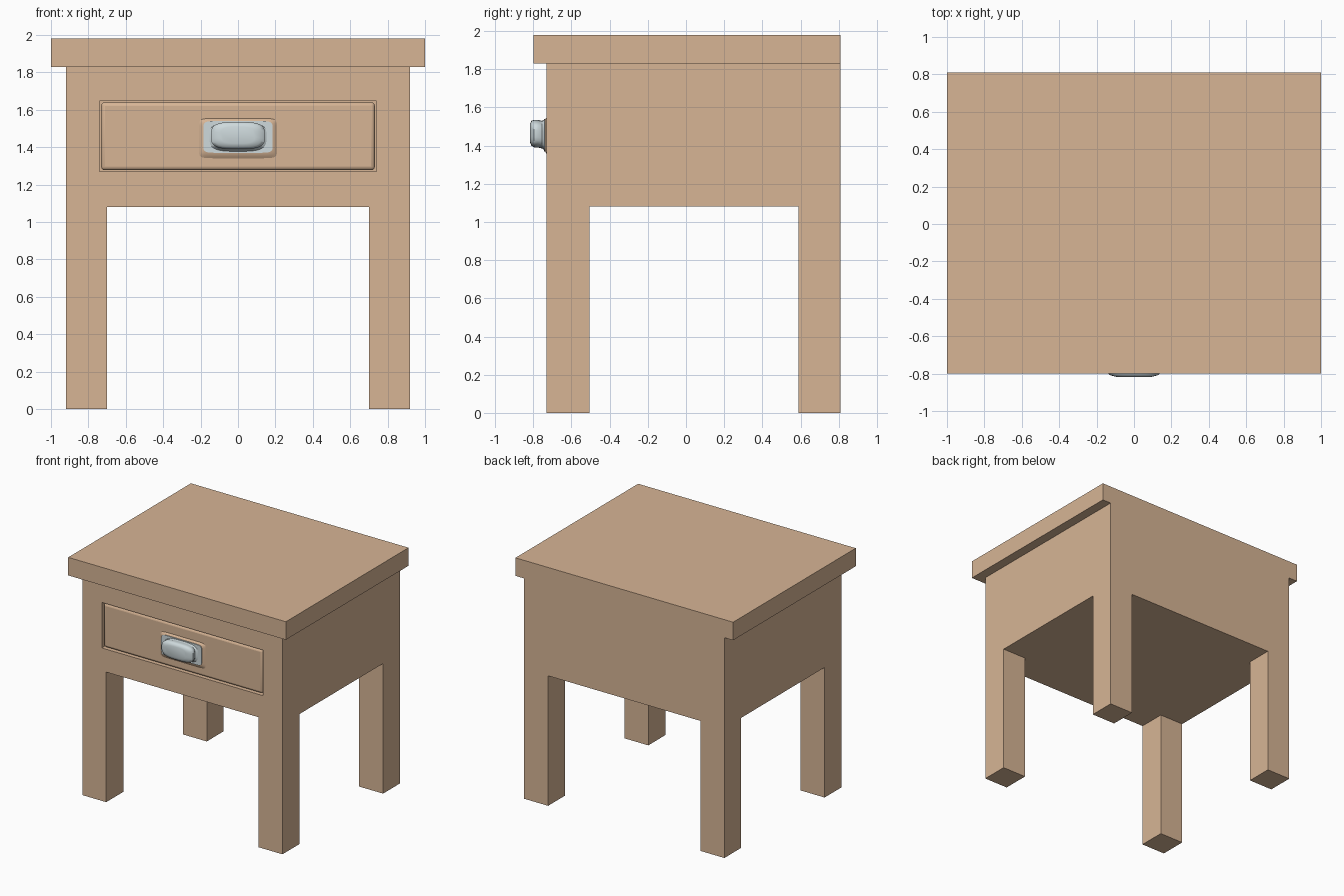
import bpy, bmesh, math
from mathutils import Vector

if "Cube" in bpy.data.objects:
    bpy.data.objects.remove(bpy.data.objects["Cube"])


def material(name, color):
    m = bpy.data.materials.new(name)
    m.diffuse_color = (*color, 1)
    m.use_nodes = True
    m.node_tree.nodes["Principled BSDF"].inputs["Base Color"].default_value = m.diffuse_color
    return m


WOOD = material("warm wood", (0.68, 0.46, 0.30))
METAL = material("pale metal", (0.62, 0.70, 0.72))


def finish(bm, name, mat):
    bmesh.ops.recalc_face_normals(bm, faces=bm.faces)
    me = bpy.data.meshes.new(name)
    bm.to_mesh(me)
    bm.free()
    ob = bpy.data.objects.new(name, me)
    bpy.context.collection.objects.link(ob)
    me.materials.append(mat)
    return ob


def box_bm(lo, hi):
    bm = bmesh.new()
    bmesh.ops.create_cube(bm, size=1)
    lo, hi = Vector(lo), Vector(hi)
    for v in bm.verts:
        v.co = Vector([(lo[i] + hi[i]) / 2 + v.co[i] * (hi[i] - lo[i]) for i in range(3)])
    return bm


def smooth(ob, angle):
    bpy.ops.object.select_all(action='DESELECT')
    ob.select_set(True)
    bpy.context.view_layer.objects.active = ob
    bpy.ops.object.shade_smooth_by_angle(angle=math.radians(angle))


# Table top, flush with the back
finish(box_bm((-1, -0.80, 1.83), (1, 0.81, 1.98)), "table_top", WOOD)

# Cabinet with four legs extruded from the corners of its underside
bm = box_bm((-0.92, -0.73, 1.08), (0.92, 0.81, 1.83))
for co, no in (((-0.70, 0, 0), (1, 0, 0)), ((0.70, 0, 0), (1, 0, 0)),
               ((0, -0.505, 0), (0, 1, 0)), ((0, 0.59, 0), (0, 1, 0))):
    faces = [f for f in bm.faces if f.calc_center_median().z < 1.081]
    edges = {e for f in faces for e in f.edges}
    verts = {v for f in faces for v in f.verts}
    bmesh.ops.bisect_plane(bm, geom=list(verts) + list(edges) + faces,
                           plane_co=co, plane_no=no)
corners = []
for f in bm.faces:
    c = f.calc_center_median()
    if c.z < 1.081 and abs(c.x) > 0.7 and not -0.505 < c.y < 0.59:
        corners.append(f)
ext = bmesh.ops.extrude_face_region(bm, geom=corners)
bmesh.ops.delete(bm, geom=[f for f in corners if f.is_valid], context='FACES_ONLY')
for v in ext["geom"]:
    if isinstance(v, bmesh.types.BMVert):
        v.co.z = 0
bmesh.ops.recalc_face_normals(bm, faces=bm.faces)
bmesh.ops.dissolve_limit(bm, angle_limit=0.02, verts=bm.verts, edges=bm.edges)
cabinet = finish(bm, "cabinet_and_legs", WOOD)

# Drawer opening
cutter = finish(box_bm((-0.74, -0.9, 1.27), (0.74, -0.62, 1.648)), "drawer_cutter", WOOD)
cutter.hide_render = True
cutter.hide_set(True)
mod = cabinet.modifiers.new("opening", 'BOOLEAN')
mod.operation = 'DIFFERENCE'
mod.solver = 'EXACT'
mod.object = cutter

# Drawer front with softened edges
drawer = finish(box_bm((-0.732, -0.722, 1.277), (0.732, -0.61, 1.641)), "drawer_front", WOOD)
bev = drawer.modifiers.new("soft edges", 'BEVEL')
bev.width = 0.02
bev.segments = 3
smooth(drawer, 40)


def loft(name, rings, power, mat, n=32):
    """Closed stack of rounded rectangles: (y, half width, z low, z high)."""
    bm = bmesh.new()
    loops = []
    for y, hw, z0, z1 in rings:
        loop = []
        for i in range(n):
            a = math.tau * (i + 0.5) / n
            c, s = math.cos(a), math.sin(a)
            x = math.copysign(abs(c) ** power, c) * hw
            z = math.copysign(abs(s) ** power, s) * (z1 - z0) / 2
            loop.append(bm.verts.new((x, y, (z0 + z1) / 2 + z)))
        loops.append(loop)
    for a, b in zip(loops, loops[1:]):
        for i in range(n):
            j = (i + 1) % n
            bm.faces.new((a[i], a[j], b[j], b[i]))
    bm.faces.new(loops[0])
    bm.faces.new(loops[-1])
    ob = finish(bm, name, mat)
    smooth(ob, 50)
    return ob


# Flared wooden base behind the pull
loft("pull_base", [(-0.715, 0.22, 1.33, 1.56), (-0.728, 0.20, 1.35, 1.55),
                   (-0.738, 0.185, 1.37, 1.54)], 0.2, WOOD)

# Metal backplate and rounded pull
loft("pull_backplate", [(-0.73, 0.185, 1.37, 1.54), (-0.744, 0.185, 1.37, 1.54)], 0.2, METAL)
loft("drawer_pull", [(-0.74, 0.16, 1.375, 1.535), (-0.755, 0.135, 1.385, 1.53),
                     (-0.775, 0.145, 1.39, 1.535), (-0.795, 0.145, 1.39, 1.535),
                     (-0.81, 0.125, 1.40, 1.53), (-0.818, 0.09, 1.42, 1.51)], 0.6, METAL)
